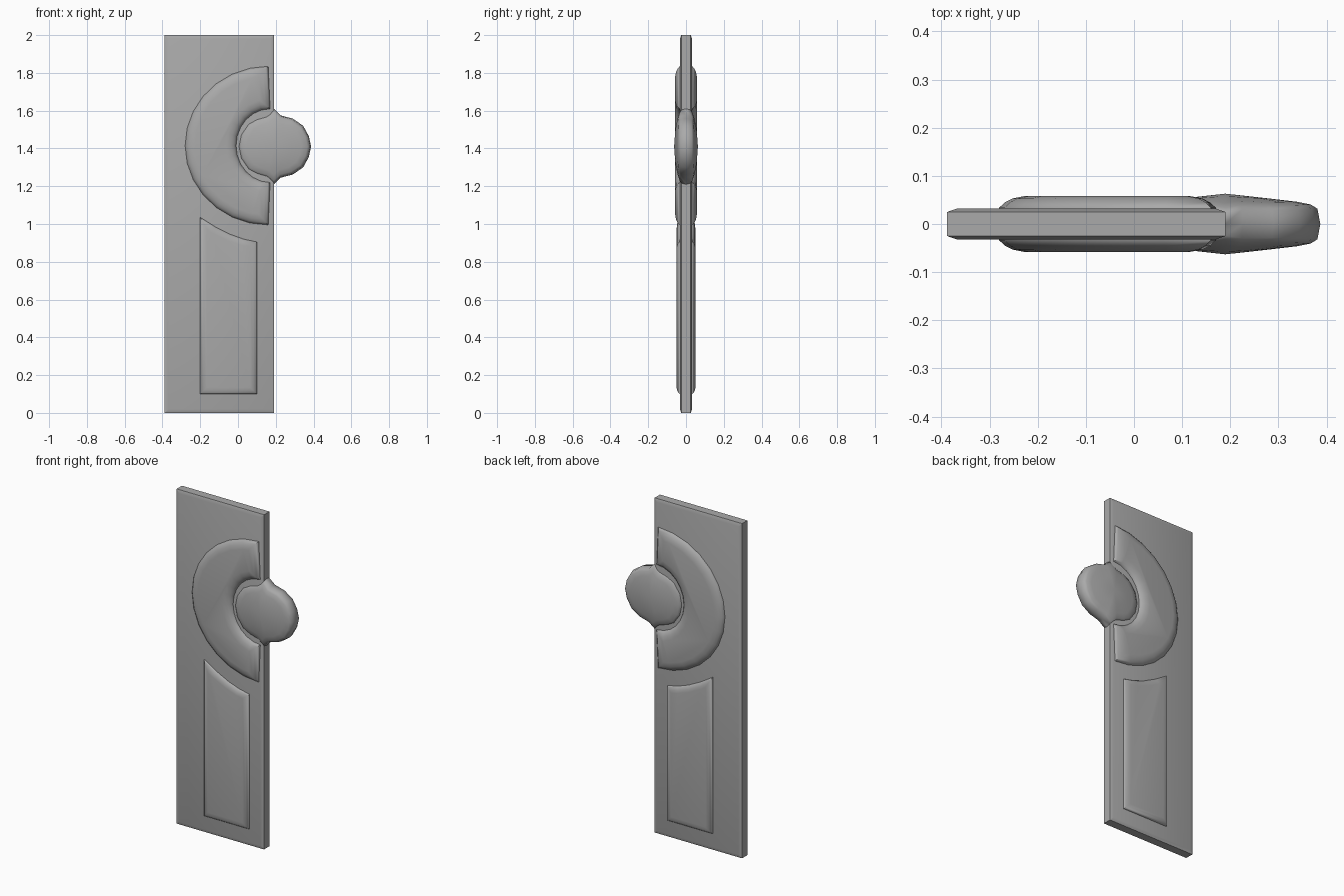
import bpy, bmesh, math

if "Cube" in bpy.data.objects:
    bpy.data.objects.remove(bpy.data.objects["Cube"], do_unlink=True)

grey = bpy.data.materials.new("plain_grey")
grey.use_nodes = True
COLOUR = (0.4, 0.4, 0.4, 1)
grey.diffuse_color = COLOUR
grey.node_tree.nodes["Principled BSDF"].inputs["Base Color"].default_value = COLOUR


def finish(name, bm, angle):
    mesh = bpy.data.meshes.new(name)
    bm.to_mesh(mesh)
    bm.free()
    mesh.materials.append(grey)
    obj = bpy.data.objects.new(name, mesh)
    bpy.context.collection.objects.link(obj)
    bpy.ops.object.select_all(action='DESELECT')
    obj.select_set(True)
    bpy.context.view_layer.objects.active = obj
    bpy.ops.object.shade_smooth_by_angle(angle=math.radians(angle))
    return obj


def raised_slab(name, outline, half, steps, angle):
    """Slab with stepped, inset faces on both its front and back."""
    bm = bmesh.new()
    face = bm.faces.new([bm.verts.new((x, -half, z)) for x, z in outline])
    ext = bmesh.ops.extrude_face_region(bm, geom=[face])
    back = [f for f in ext["geom"] if isinstance(f, bmesh.types.BMFace)][0]
    for v in back.verts:
        v.co.y = half
    if not face.is_valid:
        face = bm.faces.new([v for v in bm.verts if v.co.y < 0])
    bmesh.ops.recalc_face_normals(bm, faces=bm.faces)
    for cap in (face, back):
        for width, rise in steps:
            bmesh.ops.inset_region(bm, faces=[cap], thickness=width, depth=rise,
                                   use_even_offset=True)
    return finish(name, bm, angle)


def arc(cx, cz, rx, rz, a0, a1, n):
    angles = [math.radians(a0 + (a1 - a0) * i / n) for i in range(n + 1)]
    return [(cx + rx * math.cos(a), cz + rz * math.sin(a)) for a in angles]


# Door leaf with chamfered rim
raised_slab("door_leaf", [(-.388, 0), (.19, 0), (.19, 2), (-.388, 2)],
            .025, [(.02, .007)], 25)

# Half-ring moulding around the knob
CZ = 1.415
ring = arc(.16, CZ, .44, .42, 90, 270, 14) + arc(.17, CZ, .18, .195, 270, 90, 12)
raised_slab("arched_moulding", ring, .034, [(.012, .011), (.015, .008), (.025, .005)], 50)

# Lower panel with a top edge that follows the ring
panel = [(-.2, .1), (.1, .1)] + [(.1, .905), (.03, .92), (-.04, .945), (-.12, .985), (-.2, 1.035)]
raised_slab("lower_panel", panel, .034, [(.007, .007), (.012, .006), (.016, .003)], 50)

# Knob: lens with a pointed lug above and below
half_outline = [(0, 0), (.012, .065), (.05, .125), (.095, .15), (.15, .165), (.19, .2),
                (.225, .165), (.29, .148), (.345, .11), (.375, .055), (.387, 0)]
outline = half_outline + [(x, -z) for x, z in half_outline[-2:0:-1]]
bm = bmesh.new()


def depth(x, z):
    return (.063 - .11 * abs(x - .19)) * (1 - 13 * z * z)


def knob_ring(scale, level):
    row = []
    for x, z in outline:
        px, pz = .19 + (x - .19) * scale, z * scale
        row.append(bm.verts.new((px, level * depth(px, pz), CZ - .005 + pz)))
    return row


layers = [(.45, -1), (.75, -.99), (.9, -.93), (.97, -.75), (1, 0),
          (.97, .75), (.9, .93), (.75, .99), (.45, 1)]
rows = [knob_ring(s, l) for s, l in layers]
for a, b in zip(rows, rows[1:]):
    for i in range(len(a)):
        j = (i + 1) % len(a)
        bm.faces.new((a[i], a[j], b[j], b[i]))
for row, side in ((rows[0], -1), (rows[-1], 1)):
    tip = bm.verts.new((.19, side * .063, CZ - .005))
    for i in range(len(row)):
        bm.faces.new((row[i], row[(i + 1) % len(row)], tip))
bmesh.ops.recalc_face_normals(bm, faces=bm.faces)
finish("knob", bm, 60)
